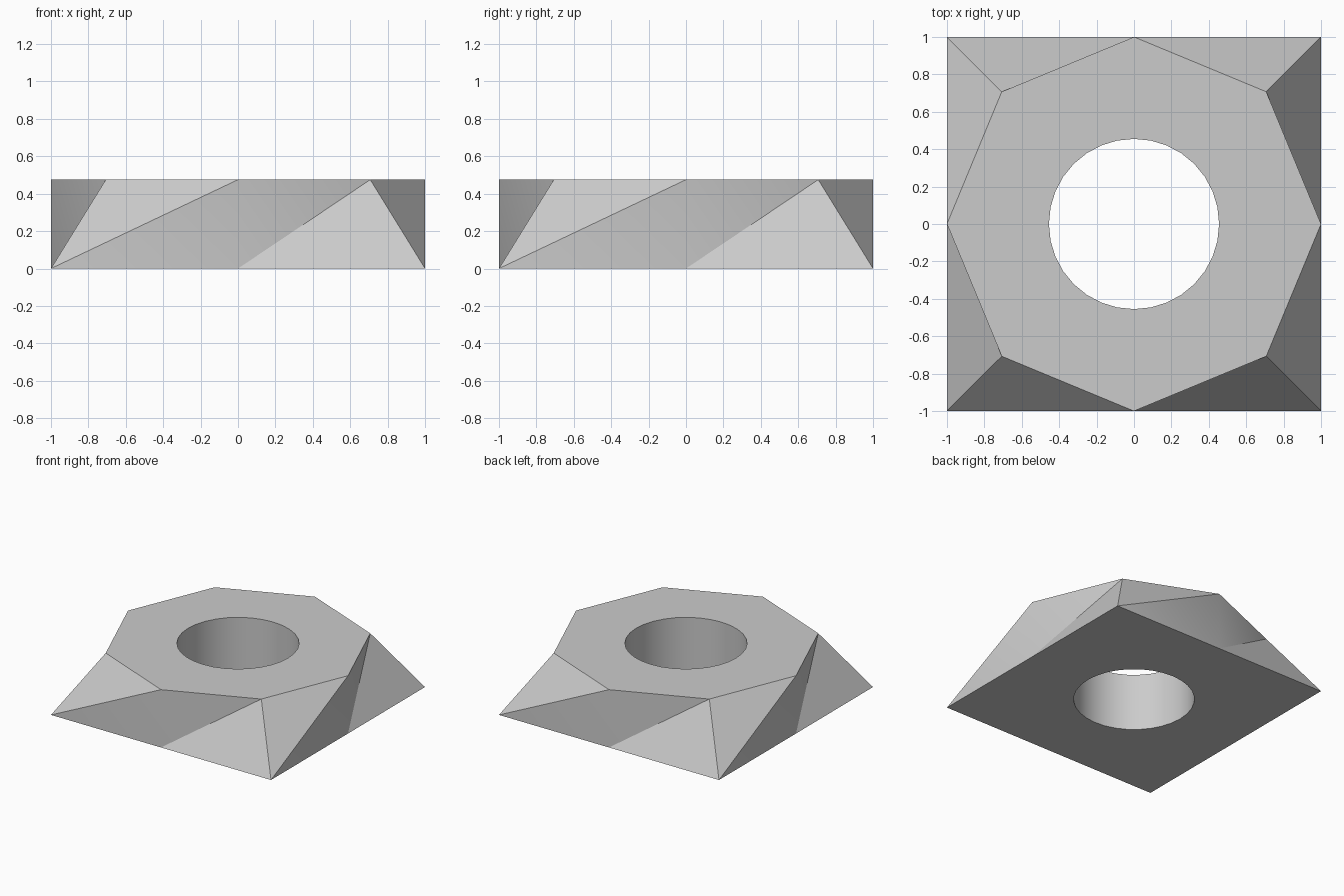
import bpy, bmesh
from math import cos, sin, pi, radians
from mathutils import Matrix

cube = bpy.data.objects.get("Cube")
if cube:
    bpy.data.objects.remove(cube)

HEIGHT = 0.475
HOLE_RADIUS = 0.455
HOLE_SIDES = 32

grey = bpy.data.materials.new("plain grey")
grey.use_nodes = True
grey.diffuse_color = (0.6, 0.6, 0.6, 1)
grey.node_tree.nodes["Principled BSDF"].inputs["Base Color"].default_value = (0.6, 0.6, 0.6, 1)

bm = bmesh.new()


def ring(radius, sides, z, turn=0.0):
    return [bm.verts.new((radius * cos(turn + 2 * pi * i / sides),
                          radius * sin(turn + 2 * pi * i / sides), z))
            for i in range(sides)]


def loop_edges(verts):
    return [bm.edges.get((a, b)) for a, b in zip(verts, verts[1:] + verts[:1])]


# Square base with edge midpoints, octagonal top
base = ring(1, 8, 0)
for corner in base[1::2]:
    corner.co *= 2 ** 0.5
top = ring(1, 8, HEIGHT)

# Twisted side: four triangles per quarter, repeated around
for i in range(0, 8, 2):
    mid, corner, nxt = base[i], base[i + 1], base[(i + 2) % 8]
    mid_top, corner_top, nxt_top = top[i], top[i + 1], top[(i + 2) % 8]
    bm.faces.new((mid, corner, corner_top))
    bm.faces.new((mid, corner_top, mid_top))
    bm.faces.new((corner, nxt_top, corner_top))
    bm.faces.new((corner, nxt, nxt_top))

# Round hole wall
hole_low = ring(HOLE_RADIUS, HOLE_SIDES, 0)
hole_high = ring(HOLE_RADIUS, HOLE_SIDES, HEIGHT)
for i in range(HOLE_SIDES):
    j = (i + 1) % HOLE_SIDES
    bm.faces.new((hole_low[j], hole_low[i], hole_high[i], hole_high[j]))

# Flat caps between the outline and the hole
for outer, inner in ((base, hole_low), (top, hole_high)):
    bmesh.ops.triangle_fill(bm, use_beauty=True,
                            edges=loop_edges(outer) + loop_edges(inner))
bmesh.ops.recalc_face_normals(bm, faces=bm.faces)

mesh = bpy.data.meshes.new("twisted_block")
bm.to_mesh(mesh)
bm.free()
mesh.materials.append(grey)
block = bpy.data.objects.new("twisted_block", mesh)
bpy.context.collection.objects.link(block)

bpy.ops.object.select_all(action="DESELECT")
block.select_set(True)
bpy.context.view_layer.objects.active = block
bpy.ops.object.shade_smooth_by_angle(angle=radians(30))
